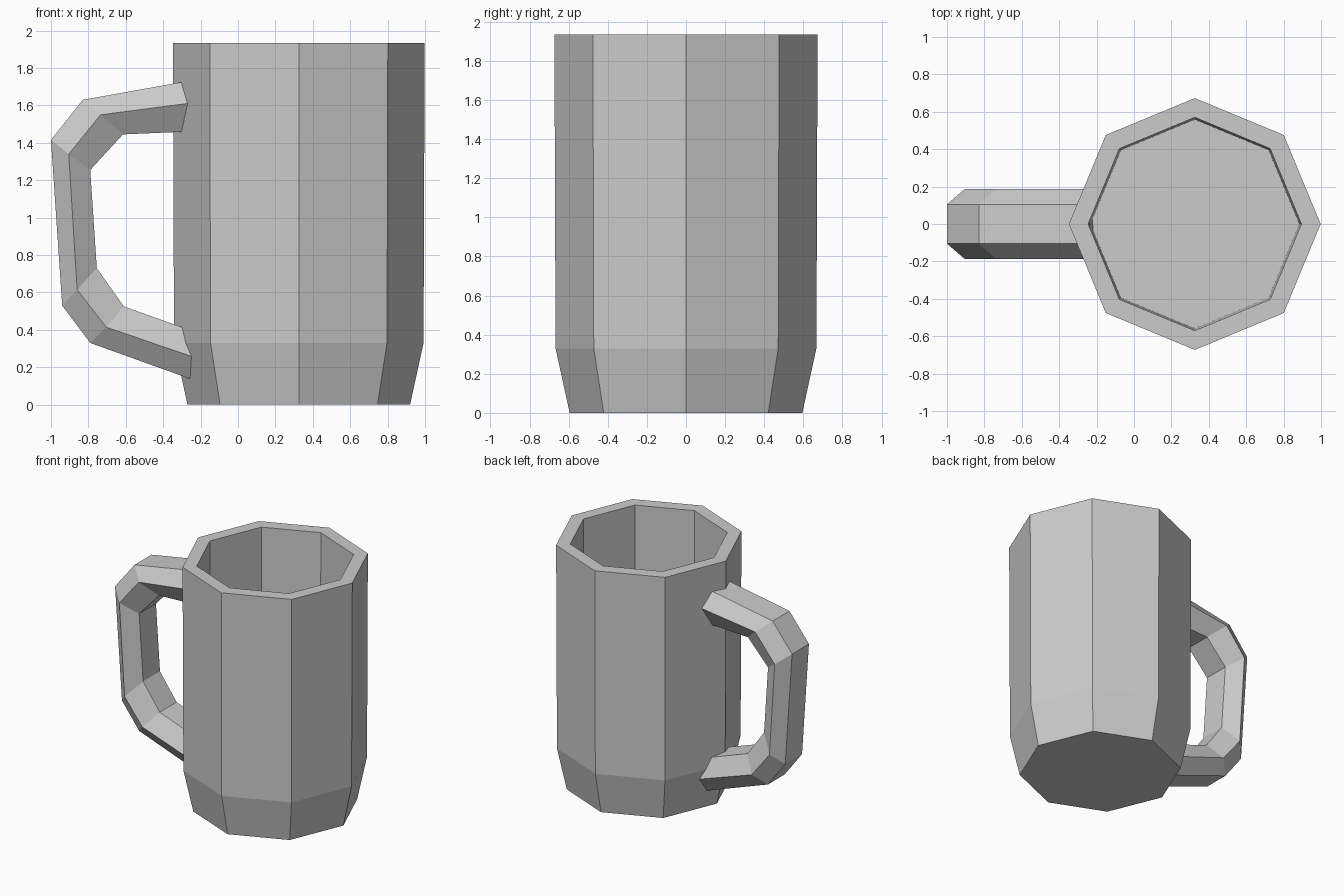
import bpy, bmesh
from math import cos, sin, pi

cube = bpy.data.objects.get("Cube")
if cube:
    bpy.data.objects.remove(cube)

grey = bpy.data.materials.new("plain grey")
grey.use_nodes = True
colour = (0.6, 0.6, 0.6, 1)
grey.diffuse_color = colour
grey.node_tree.nodes["Principled BSDF"].inputs["Base Color"].default_value = colour


def loft(name, rings):
    """Skin a row of closed rings and cap both ends."""
    bm = bmesh.new()
    loops = [[bm.verts.new(p) for p in ring] for ring in rings]
    n = len(loops[0])
    for a, b in zip(loops, loops[1:]):
        for i in range(n):
            j = (i + 1) % n
            bm.faces.new((a[i], a[j], b[j], b[i]))
    bm.faces.new(loops[0])
    bm.faces.new(loops[-1])
    bmesh.ops.recalc_face_normals(bm, faces=bm.faces)
    mesh = bpy.data.meshes.new(name)
    bm.to_mesh(mesh)
    bm.free()
    mesh.materials.append(grey)
    obj = bpy.data.objects.new(name, mesh)
    bpy.context.collection.objects.link(obj)
    return obj


# Eight-sided mug: outer wall up, rim, inner wall down to the floor
SIDES, CENTRE_X = 8, 0.325
profile = [(0.595, 0), (0.667, 0.33), (0.673, 1.935), (0.57, 1.935), (0.558, 0.2)]
loft("mug_body", [
    [(CENTRE_X + r * cos(2 * pi * i / SIDES), r * sin(2 * pi * i / SIDES), z)
     for i in range(SIDES)]
    for r, z in profile])

# Six-sided handle: outer, middle and inner edge lines, ends sunk in the wall
outer = [(-0.27, 1.73), (-0.83, 1.63), (-1.0, 1.415),
         (-0.94, 0.53), (-0.79, 0.33), (-0.22, 0.125)]
middle = [(-0.235, 1.615), (-0.735, 1.55), (-0.905, 1.34),
          (-0.86, 0.615), (-0.705, 0.415), (-0.21, 0.245)]
inner = [(-0.27, 1.46), (-0.615, 1.445), (-0.79, 1.255),
         (-0.755, 0.73), (-0.61, 0.525), (-0.26, 0.4)]
FLAT, WIDE = 0.105, 0.187
loft("handle", [
    [(x, y, z) for (x, z), y in
     ((o, -FLAT), (o, FLAT), (m, WIDE), (i, FLAT), (i, -FLAT), (m, -WIDE))]
    for o, m, i in zip(outer, middle, inner)])
